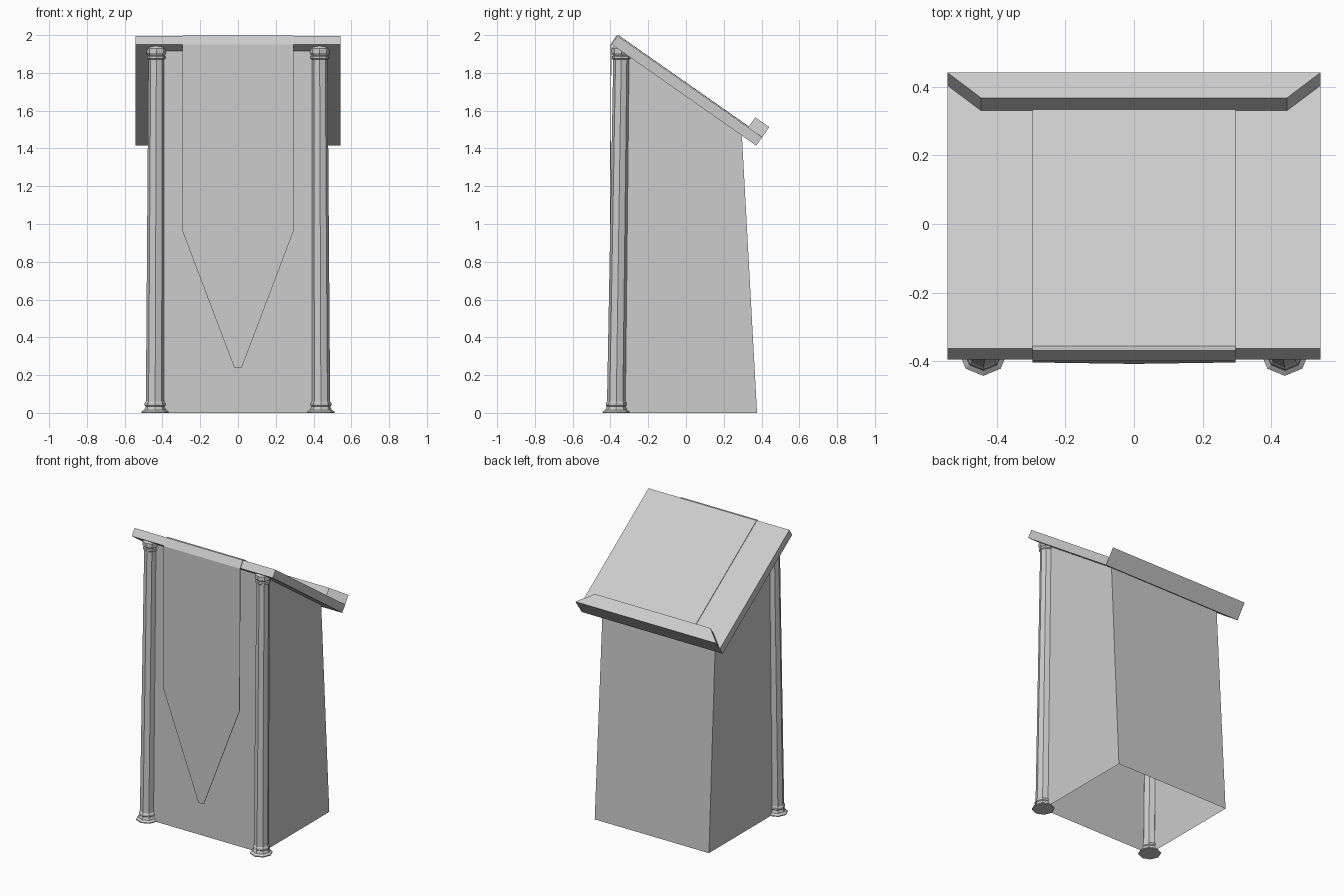
import bpy, bmesh, math

if "Cube" in bpy.data.objects:
    bpy.data.objects.remove(bpy.data.objects["Cube"])

SLOPE = math.radians(35)
CU, SU = math.cos(SLOPE), math.sin(SLOPE)
P0 = (-0.394, 1.951)            # front lower edge of the sloped desk (y, z)


def desk(u, n):
    """Desk coordinates (along the slope, along its normal) to (y, z)."""
    return (P0[0] + u * CU + n * SU, P0[1] - u * SU + n * CU)


def underside(y):
    return P0[1] - (y - P0[0]) * SU / CU


def make(name, verts, faces):
    me = bpy.data.meshes.new(name)
    bm = bmesh.new()
    vs = [bm.verts.new(v) for v in verts]
    for f in faces:
        bm.faces.new([vs[i] for i in f])
    bmesh.ops.recalc_face_normals(bm, faces=bm.faces)
    bm.to_mesh(me)
    bm.free()
    ob = bpy.data.objects.new(name, me)
    bpy.context.collection.objects.link(ob)
    return ob


def prism(name, a, b, caps=True):
    """Join two matching outlines with side faces."""
    n = len(a)
    faces = [(i, (i + 1) % n, n + (i + 1) % n, n + i) for i in range(n)]
    if caps:
        faces += [tuple(range(n)), tuple(range(n, 2 * n))]
    return make(name, a + b, faces)


# Tapered cabinet, open underneath, top hidden by the desk
fy, by = -0.344, 0.296
prism("cabinet",
      [(-.44, -.372, 0), (.44, -.372, 0), (.44, .376, 0), (-.44, .376, 0)],
      [(-.432, fy, underside(fy)), (.432, fy, underside(fy)),
       (.434, by, underside(by)), (-.434, by, underside(by))], caps=False)

# Sloped desk board
outline = [desk(0, 0), desk(.935, 0), desk(.935, .055), desk(0, .055)]
prism("desk_board", [(-.543, y, z) for y, z in outline],
      [(.543, y, z) for y, z in outline])


# Book ledge with mitred ends
def ledge(n):
    return [(x, *desk(u, n)) for x, u in
            ((-.445, .845), (.445, .845), (.543, .935), (-.543, .935))]


prism("book_ledge", ledge(.055), ledge(.12))

# Cloth: pointed front drop folded over the desk edge and up to the ledge
fold = [(-.405, .24, .02), (-.401, .965, .295), (-.397, 1.95, .295),
        (*desk(-.004, .052), .295), (*desk(.006, .059), .295), (*desk(.845, .059), .295)]
verts = [(s * w, y, z) for y, z, w in fold for s in (-1, 1)]
cloth = make("cloth", verts, [(2 * i, 2 * i + 1, 2 * i + 3, 2 * i + 2)
                              for i in range(len(fold) - 1)])
solid = cloth.modifiers.new("thickness", 'SOLIDIFY')
solid.thickness = 0.004
solid.offset = 0

# Leaning octagonal columns: (radius, height) profile from foot to capital
profile = [(.072, 0), (.072, .006), (.057, .016), (.05, .035), (.055, .04),
           (.055, .052), (.049, .06), (.042, 1.87), (.049, 1.875), (.049, 1.888),
           (.044, 1.893), (.052, 1.905), (.052, 1.93), (.033, 1.95)]
N = 8
for side, label in ((-1, "left"), (1, "right")):
    verts = []
    for r, z in profile:
        t = z / 1.95
        cx, cy = side * (.439 - .007 * t), -.37 + .028 * t
        verts += [(cx + r * math.sin(k * math.tau / N),
                   cy - r * math.cos(k * math.tau / N), z) for k in range(N)]
    faces = [(j * N + k, j * N + (k + 1) % N, (j + 1) * N + (k + 1) % N, (j + 1) * N + k)
             for j in range(len(profile) - 1) for k in range(N)]
    faces += [tuple(range(N)), tuple(range(len(verts) - N, len(verts)))]
    make(label + "_column", verts, faces)
